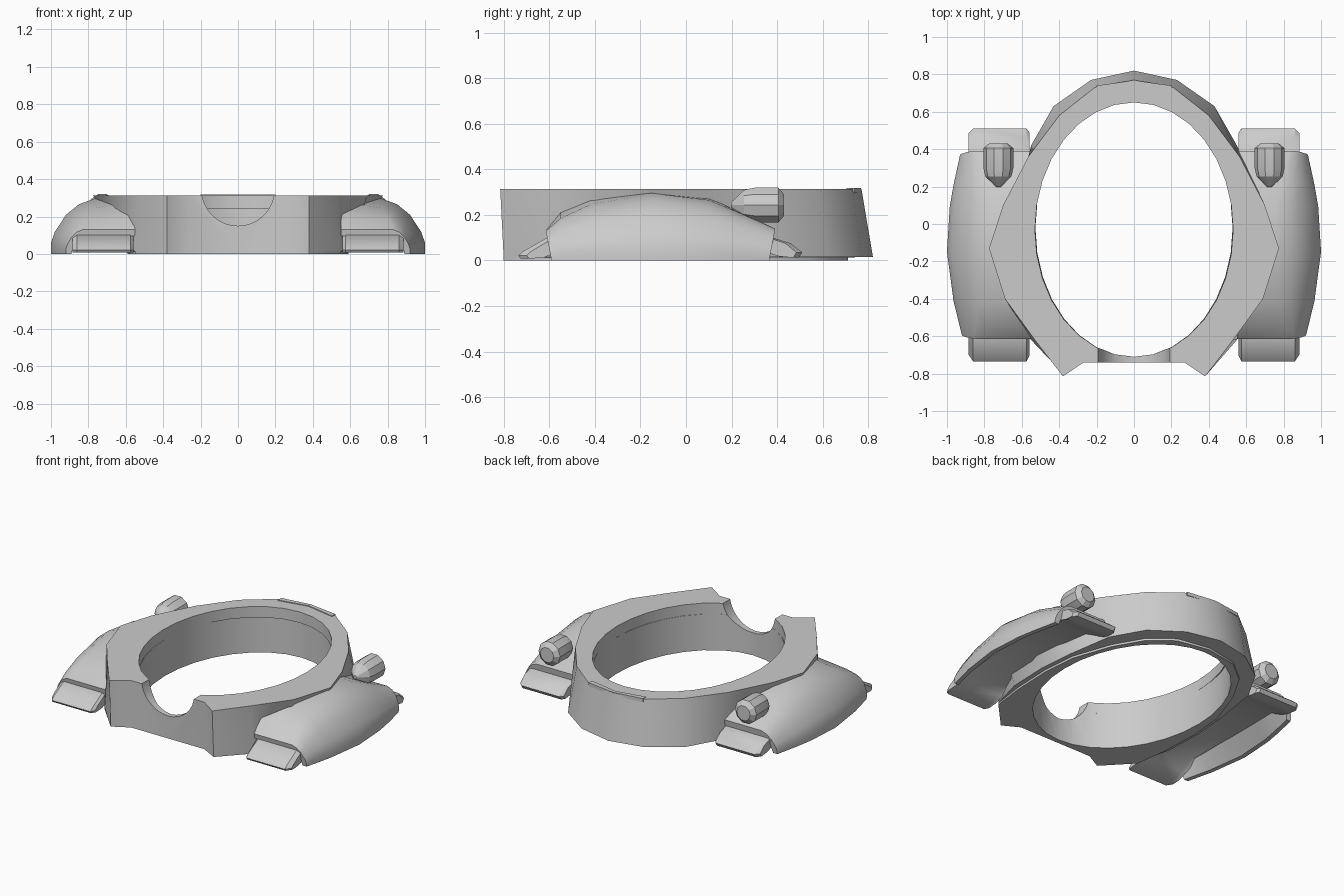
import bpy, bmesh, math

cube = bpy.data.objects.get("Cube")
if cube:
    bpy.data.objects.remove(cube, do_unlink=True)

# Single flat grey
grey = bpy.data.materials.new("plain_grey")
grey.use_nodes = True
colour = (0.6, 0.6, 0.6, 1)
grey.diffuse_color = colour
grey.node_tree.nodes["Principled BSDF"].inputs["Base Color"].default_value = colour


def loft(name, sections):
    """Skin equal-length closed sections and cap both ends."""
    bm = bmesh.new()
    rows = [[bm.verts.new(p) for p in s] for s in sections]
    n = len(rows[0])
    for a, b in zip(rows, rows[1:]):
        for i in range(n):
            j = (i + 1) % n
            bm.faces.new((a[i], a[j], b[j], b[i]))
    bm.faces.new(rows[0])
    bm.faces.new(rows[-1])
    bmesh.ops.recalc_face_normals(bm, faces=bm.faces)
    mesh = bpy.data.meshes.new(name)
    bm.to_mesh(mesh)
    bm.free()
    obj = bpy.data.objects.new(name, mesh)
    bpy.context.collection.objects.link(obj)
    mesh.materials.append(grey)
    return obj


def activate(obj):
    bpy.ops.object.select_all(action='DESELECT')
    obj.select_set(True)
    bpy.context.view_layer.objects.active = obj


def smooth(obj, angle):
    activate(obj)
    bpy.ops.object.shade_smooth_by_angle(angle=math.radians(angle))


def cut(obj, cutter):
    activate(obj)
    mod = obj.modifiers.new("cut", 'BOOLEAN')
    mod.operation = 'DIFFERENCE'
    mod.solver = 'EXACT'
    mod.object = cutter
    bpy.ops.object.modifier_apply(modifier=mod.name)
    bpy.data.objects.remove(cutter, do_unlink=True)


def mirrored(half, z):
    """Full outline from a right half that starts and ends on the centre line."""
    return [(x, y, z) for x, y in half] + [(-x, y, z) for x, y in half[-2:0:-1]]


def ellipse(rx, ry, cy, z, n=32):
    return [(rx * math.cos(math.tau * i / n), cy + ry * math.sin(math.tau * i / n), z)
            for i in range(n)]


# Main ring body: thin base step, then a wall flared outward at the sides
front = [(.55, -.62), (.38, -.80), (.27, -.74), (0, -.74)]
base = [(0, .71), (.22, .67), (.37, .55), (.48, .36), (.57, .1), (.59, -.13),
        (.58, -.4)] + front
bottom = [(0, .82), (.23, .77), (.43, .63), (.55, .42), (.6, .1), (.62, -.13),
          (.61, -.4)] + front
top = [(0, .77), (.21, .73), (.40, .58), (.565, .36), (.7, .1), (.775, -.13),
       (.69, -.4), (.53, -.62), (.38, -.815), (.27, -.74), (0, -.74)]
ring = loft("ring_body", [mirrored(base, 0), mirrored(base, .014),
                          mirrored(bottom, .0145), mirrored(top, .313)])

# Oval opening with a small ledge at the rear, and the round front notch
cut(ring, loft("opening_cutter", [
    ellipse(.526, .69, -.02, -.1), ellipse(.53, .69, -.02, .24),
    ellipse(.53, .68, -.03, .2405), ellipse(.53, .68, -.03, .5)]))
notch = [[(.195 * math.cos(math.tau * i / 32), y, .345 + .195 * math.sin(math.tau * i / 32))
          for i in range(32)] for y in (-.9, -.6)]
cut(ring, loft("notch_cutter", notch))
smooth(ring, 36)

# Thin bent tab on the rear rim
tab = [(0, .768), (.2, .74), (.2, .705), (0, .745)]
loft("rear_tab", [mirrored(tab, z) for z in (.295, .318)])

# Pod stations: y, inner height, shoulder x, shoulder height, outer x
stations = [(-.615, .13, .83, .13, .92), (-.55, .21, .80, .185, .935),
            (-.42, .28, .77, .245, .965), (-.15, .305, .77, .295, 1.0),
            (.1, .28, .76, .265, .985), (.22, .22, .79, .215, .965),
            (.39, .14, .83, .14, .93)]
shoulder = [(0, 1), (.35, .9), (.65, .71), (.91, .4), (1, .2), (1, 0)]


def pod_section(s, y, zi, xi, zt, out):
    # Hollow underside with a thin outer skirt
    pts = [(.55, .095), (.55, zi)]
    pts += [(xi + u * (out - xi), v * zt) for u, v in shoulder]
    pts += [(out - .03, 0), (.87, .095)]
    mid = -.115
    return [(s * x, mid + (y - mid) * (1 - .05 * max(0, 1 - z / .13)), z) for x, z in pts]


# Long plate under each pod; its ends droop below the hollow as sloped tabs
bar_profile = [(-.48, .088), (-.58, .04), (-.66, .012), (-.725, .008), (-.735, .022),
               (-.715, .04), (-.61, .1), (.38, .1), (.46, .075), (.51, .035),
               (.495, .012), (.43, .018), (.36, .04), (.26, .088)]

# Knob profile: y, radius
knob_profile = [(.197, .012), (.255, .07), (.30, .08), (.405, .08), (.43, .05)]

for side, s in (("left", 1), ("right", -1)):
    pod = loft(side + "_pod", [pod_section(s, *st) for st in stations])
    smooth(pod, 32)
    # Outer edges of the tabs are slightly shorter, rounding their corners
    bar = loft(side + "_bar", [
        [(s * x, y * shrink, z) for y, z in bar_profile]
        for x, shrink in ((.56, .96), (.575, 1), (.86, 1), (.885, .95))])
    smooth(bar, 30)
    knob = loft(side + "_knob", [
        [(s * .725 + r * math.cos(math.tau * i / 10), y,
          .243 + r * math.sin(math.tau * i / 10)) for i in range(10)]
        for y, r in knob_profile])
    smooth(knob, 20)
